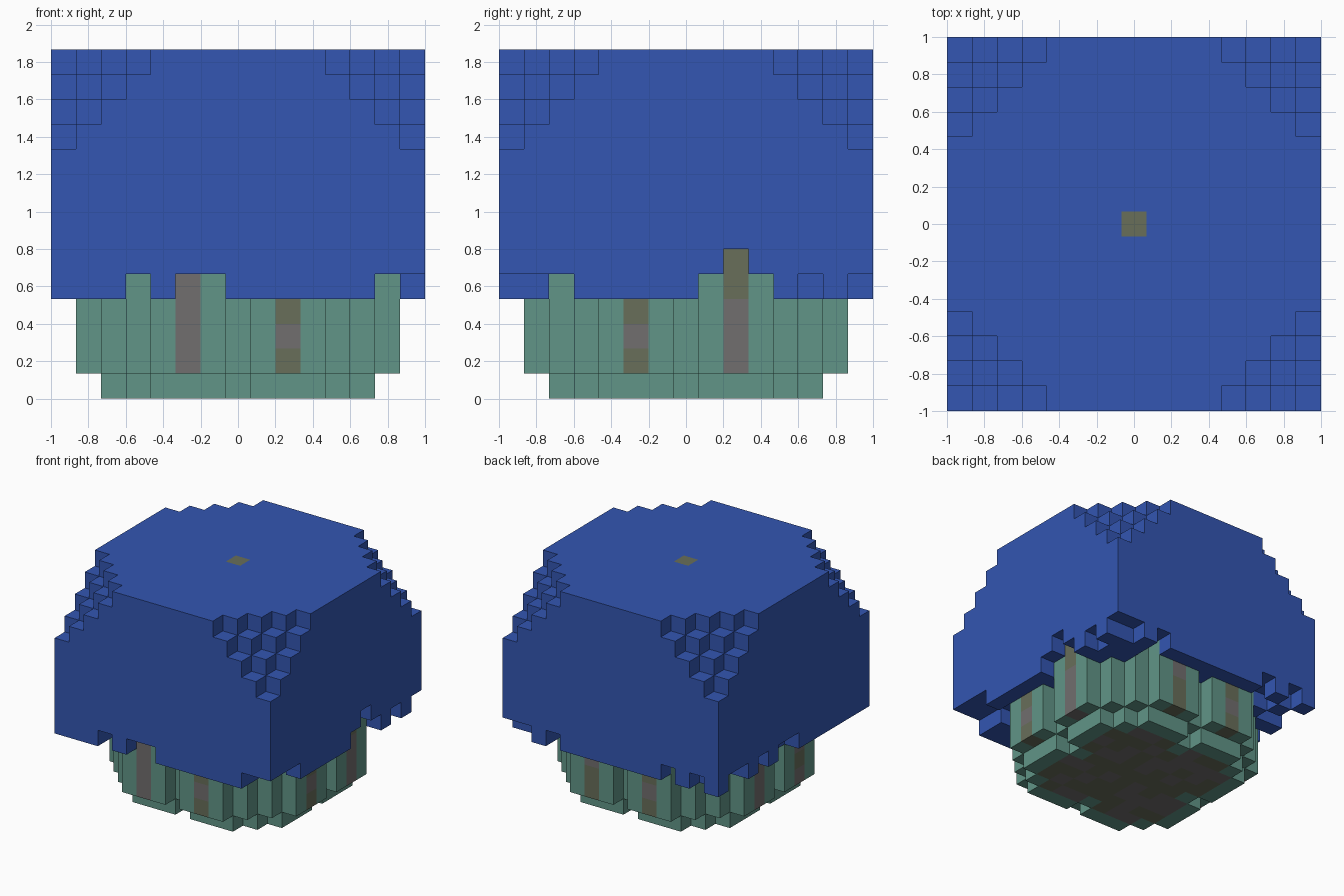
import bpy, bmesh, random
from mathutils import Vector

random.seed(4)
if "Cube" in bpy.data.objects:
    bpy.data.objects.remove(bpy.data.objects["Cube"], do_unlink=True)

N, TOP = 15, 14          # blocks across and blocks high
U = 2 / N                # block size
MID = N // 2
DIRS = [Vector(d) for d in ((1, 0, 0), (-1, 0, 0), (0, 1, 0),
                            (0, -1, 0), (0, 0, 1), (0, 0, -1))]


def material(name, rgb):
    m = bpy.data.materials.new(name)
    m.use_nodes = True
    m.diffuse_color = (*rgb, 1)
    m.node_tree.nodes["Principled BSDF"].inputs["Base Color"].default_value = (*rgb, 1)
    return m


BLUE = material("blue", (0.033, 0.093, 0.445))
GREEN = material("sea green", (0.119, 0.301, 0.242))
TAUPE = material("taupe", (0.165, 0.156, 0.156))
OLIVE = material("olive", (0.138, 0.156, 0.102))


def around(c):
    x, y = c
    return {(x + 1, y), (x - 1, y), (x, y + 1), (x, y - 1)}


def build(name, cells, solid, mats, pick=lambda c: 0):
    """Skin the blocks in cells, leaving out faces that touch another block."""
    bm = bmesh.new()
    for c in sorted(cells):
        for d in DIRS:
            if tuple(int(a + b) for a, b in zip(c, d)) in solid:
                continue
            centre = Vector((c[0] - MID, c[1] - MID, c[2] + 0.5)) + d / 2
            s = Vector((d.y, d.z, d.x)) / 2
            t = d.cross(s)
            f = bm.faces.new([bm.verts.new((centre + p) * U)
                              for p in (s + t, t - s, -s - t, s - t)])
            f.material_index = pick(c)
    bmesh.ops.remove_doubles(bm, verts=bm.verts, dist=0.001)
    bmesh.ops.dissolve_limit(bm, angle_limit=0.01, verts=bm.verts,
                             edges=bm.edges, delimit={'MATERIAL'})
    me = bpy.data.meshes.new(name)
    bm.to_mesh(me)
    bm.free()
    for m in mats:
        me.materials.append(m)
    ob = bpy.data.objects.new(name, me)
    bpy.context.collection.objects.link(ob)


# Lobed plan of the stem: half width of each row, notched on the axes
half = {0: 5, 1: 6, 2: 6, 3: 6, 4: 5, 5: 4, 6: 3}
plan = {(x, y) for x in range(N) for y in range(N)
        if abs(y - MID) in half and abs(x - MID) <= half[abs(y - MID)]}
plan -= {(MID, 1), (MID, 13), (1, MID), (13, MID)}
foot = {c for c in plan if around(c) <= plan}
floor = {c for c in foot if around(c) <= foot}

stem = {(x, y, 0) for x, y in foot} | {(x, y, z) for x, y in plan for z in range(1, 6)}

# Posts set into the stem walls, plus the core showing underneath and on top
spots = {(a, b) for a in (5, 9) for b in (1, 13)}
spots |= {(b, a) for a, b in spots}
posts = {(x, y, z) for x, y in spots for z in range(1, 6)}
core = {(x, y, 0) for x, y in floor} | {(MID, MID, TOP - 1)}
wood = posts | core
stem -= wood

# Canopy: a block with its four upper corners stepped away
canopy = set()
for x in range(N):
    for y in range(N):
        for z in range(4, TOP):
            steps = min(x, N - 1 - x) + min(y, N - 1 - y) + TOP - 1 - z
            if steps >= 4:
                canopy.add((x, y, z))

# Gaps in the ragged lower fringe, one list per side, then inner gaps
gaps = {(x, 0) for x in (3, 5, 6, 13, 14)}
gaps |= {(x, 14) for x in (1, 3, 11, 13, 14)}
gaps |= {(0, y) for y in (7, 8, 10, 12, 13)}
gaps |= {(14, y) for y in (0, 1, 2, 8, 9, 10, 12, 14)}
gaps |= {(13, 1), (13, 2), (13, 3), (12, 2), (3, 1), (3, 13), (2, 13), (1, 12), (11, 13)}
canopy -= {(x, y, 4) for x, y in gaps} | {(14, 9, 5)}
canopy -= stem | wood

shade = {c: random.randint(0, 1) for c in sorted(wood)}


def wood_colour(c):
    x, y, z = c
    if z == TOP - 1:
        return 1
    if (x, y) == (5, 1):
        return 0
    if (x, y) == (13, 9):
        return int(z > 3)
    if (x, y) in ((9, 1), (13, 5)):
        return z % 2
    return shade[c]


solid = canopy | stem | wood
build("canopy", canopy, solid, [BLUE])
build("stem", stem, solid, [GREEN])
build("wood_posts", posts, solid, [TAUPE, OLIVE], wood_colour)
build("wood_core", core, solid, [TAUPE, OLIVE], wood_colour)
